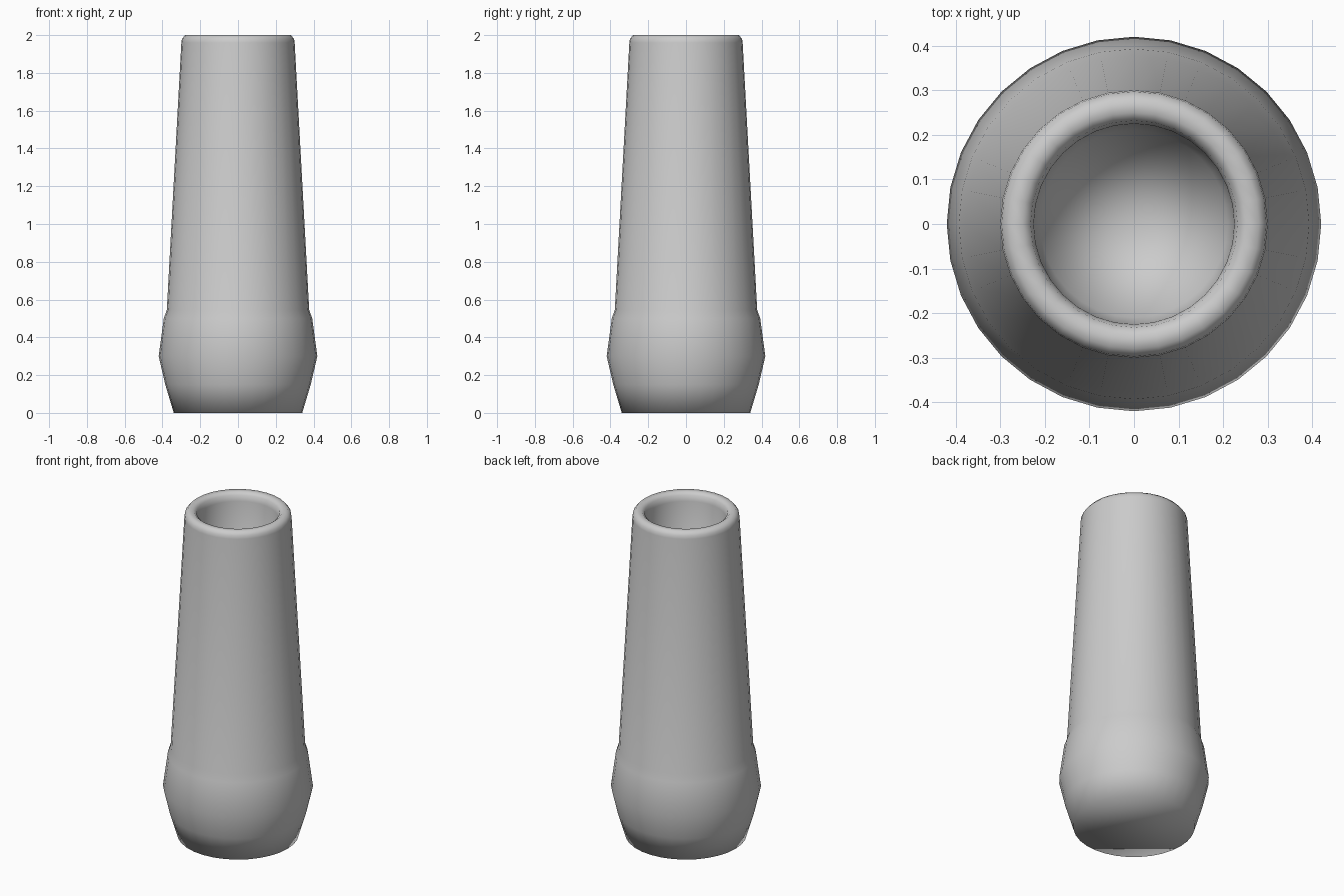
import bpy, bmesh, math

if "Cube" in bpy.data.objects:
    bpy.data.objects.remove(bpy.data.objects["Cube"])

SEG = 32

# Outer wall from base up, over the rounded rim, then down the tapering bore
profile = [
    (0.34, 0.0), (0.385, 0.15), (0.415, 0.30), (0.393, 0.50), (0.377, 0.545),
    (0.30, 1.96), (0.297, 1.98), (0.28, 2.0), (0.25, 2.0), (0.232, 1.985), (0.225, 1.95),
    (0.21, 1.5),
]
profile[2] = (0.42, 0.30)
BORE_BOTTOM = 1.3


def lathe(name, pts, bottom_z):
    bm = bmesh.new()
    rings = []
    for r, z in pts:
        rings.append([bm.verts.new((r * math.cos(2 * math.pi * i / SEG),
                                    r * math.sin(2 * math.pi * i / SEG), z))
                      for i in range(SEG)])
    for a, b in zip(rings, rings[1:]):
        for i in range(SEG):
            j = (i + 1) % SEG
            bm.faces.new((a[i], a[j], b[j], b[i]))
    # flat base and pointed bore end
    bm.faces.new(rings[0][::-1])
    tip = bm.verts.new((0, 0, bottom_z))
    for i in range(SEG):
        bm.faces.new((rings[-1][i], rings[-1][(i + 1) % SEG], tip))
    for f in bm.faces:
        f.smooth = True
    me = bpy.data.meshes.new(name)
    bm.to_mesh(me)
    bm.free()
    ob = bpy.data.objects.new(name, me)
    bpy.context.collection.objects.link(ob)
    return ob


lathe("tapered_sleeve", profile, BORE_BOTTOM)
